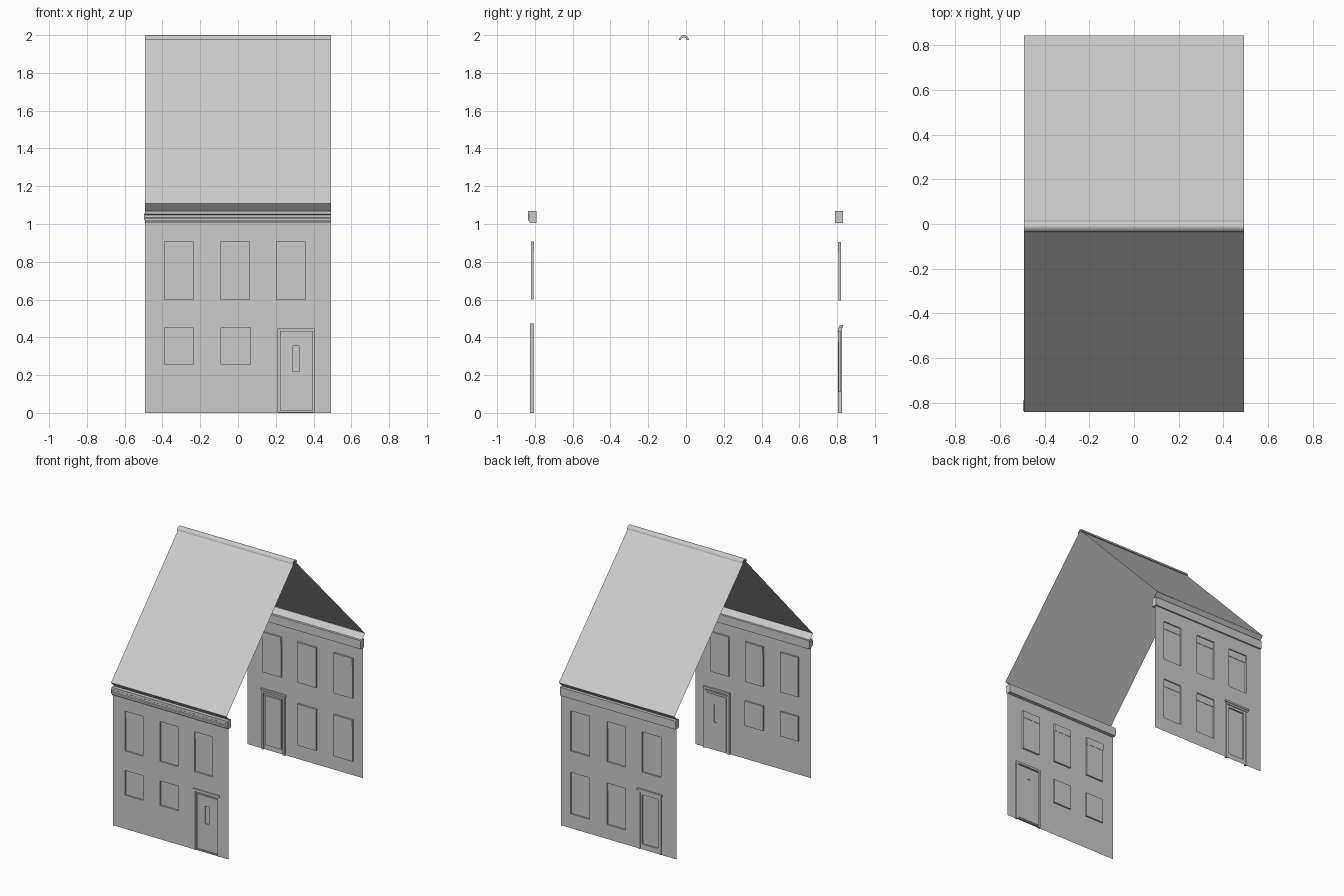
import bpy, bmesh
from math import pi, cos, sin
from mathutils import Vector

if "Cube" in bpy.data.objects:
    bpy.data.objects.remove(bpy.data.objects["Cube"], do_unlink=True)

grey = bpy.data.materials.new("light_grey")
grey.use_nodes = True
grey.diffuse_color = (0.6, 0.6, 0.6, 1)
grey.node_tree.nodes["Principled BSDF"].inputs["Base Color"].default_value = (0.6, 0.6, 0.6, 1)

HALF = 0.493    # half width of the house
WALL = 0.82     # distance of each facade from the centre
DEPTH = 0.012   # depth of the window recesses


def finish(name, bm):
    mesh = bpy.data.meshes.new(name)
    bm.to_mesh(mesh)
    bm.free()
    obj = bpy.data.objects.new(name, mesh)
    obj.data.materials.append(grey)
    bpy.context.scene.collection.objects.link(obj)
    return obj


def box(name, side, x0, x1, z0, z1, inner, outer):
    """Box on a facade; inner and outer are distances from the centre."""
    bm = bmesh.new()
    bmesh.ops.create_cube(bm, size=1)
    for v in bm.verts:
        v.co = ((x0 + x1) / 2 + v.co.x * (x1 - x0),
                side * ((inner + outer) / 2 + v.co.y * (outer - inner)),
                (z0 + z1) / 2 + v.co.z * (z1 - z0))
    bmesh.ops.recalc_face_normals(bm, faces=bm.faces)
    return finish(name, bm)


def sweep(name, profile, half=HALF, closed=False):
    """Run a (y, z) profile along the width of the house."""
    bm = bmesh.new()
    a, b = [[bm.verts.new((x, y, z)) for y, z in profile] for x in (-half, half)]
    n = len(profile)
    for i in range(n if closed else n - 1):
        j = (i + 1) % n
        bm.faces.new((a[i], b[i], b[j], a[j]))
    if closed:
        bm.faces.new(a)
        bm.faces.new(b[::-1])
        bmesh.ops.recalc_face_normals(bm, faces=bm.faces)
    return finish(name, bm)


def facade(name, side, openings):
    """Sheet wall with recessed openings, each (x0, x1, z0, z1)."""
    bm = bmesh.new()
    y = side * WALL
    corners = [(-HALF, 0), (HALF, 0), (HALF, 1.07), (-HALF, 1.07)]
    bm.faces.new([bm.verts.new((x, y, z)) for x, z in corners[::-side]])
    for x0, x1, z0, z1 in openings:
        cuts = [((x, 0, 0), (1, 0, 0)) for x in (x0, x1)]
        cuts += [((0, 0, z), (0, 0, 1)) for z in (z0, z1)]
        for point, normal in cuts:
            bmesh.ops.bisect_plane(bm, geom=bm.verts[:] + bm.edges[:] + bm.faces[:],
                                   plane_co=point, plane_no=normal)
    for x0, x1, z0, z1 in openings:
        hole = []
        for f in bm.faces:
            c = f.calc_center_median()
            if x0 < c.x < x1 and z0 < c.z < z1 and abs(c.y - y) < 1e-4:
                hole.append(f)
        new = bmesh.ops.extrude_face_region(bm, geom=hole)["geom"]
        moved = [g for g in new if isinstance(g, bmesh.types.BMVert)]
        bmesh.ops.translate(bm, verts=moved, vec=Vector((0, -side * DEPTH, 0)))
        old = [f for f in hole if f.is_valid]
        if old:
            bmesh.ops.delete(bm, geom=old, context="FACES")
    return finish(name, bm)


def sash(name, side, opening):
    """Raised upper sash within a window."""
    x0, x1, z0, z1 = opening
    pane = WALL - DEPTH
    box(name, side, x0, x1, z1 - 0.055, z1, pane - 0.002, pane + 0.003)


def door_frame(name, side, x0, x1, top, trim):
    """Two jambs and a lintel around a doorway."""
    box(name + "_jamb_a", side, x0, x0 + trim, 0, top - trim, WALL - 0.014, WALL + 0.005)
    box(name + "_jamb_b", side, x1 - trim, x1, 0, top - trim, WALL - 0.014, WALL + 0.005)
    box(name + "_lintel", side, x0, x1, top - trim, top, WALL - 0.014, WALL + 0.007)


# Front facade: three tall windows over two small ones and a door
front_upper = [(x, x + 0.152, 0.6, 0.907) for x in (-0.39, -0.09, 0.203)]
front_lower = [(x, x + 0.155, 0.26, 0.45) for x in (-0.39, -0.09)]
front_door = (0.21, 0.404, 0.004, 0.446)
facade("front_wall", -1, front_upper + front_lower + [front_door])
for i, w in enumerate(front_upper):
    sash(f"front_sash_{i}", -1, w)
door_frame("front_door", -1, 0.196, 0.418, 0.472, 0.016)
# Door leaf built as four rails around a narrow recessed light
lo, hi = WALL - 0.016, WALL - 0.004
box("front_door_left_stile", -1, 0.222, 0.29, 0.012, 0.433, lo, hi)
box("front_door_right_stile", -1, 0.323, 0.397, 0.012, 0.433, lo, hi)
box("front_door_lower_panel", -1, 0.29, 0.323, 0.012, 0.22, lo, hi)
box("front_door_upper_panel", -1, 0.29, 0.323, 0.355, 0.433, lo, hi)

# Back facade: five tall windows and a glazed door
columns = (0.25, -0.06, -0.36)
back_upper = [(x, x + 0.16, 0.595, 0.905) for x in columns]
back_lower = [(x, x + 0.16, 0.11, 0.43) for x in columns[:2]]
back_door = (-0.335, -0.2, 0.04, 0.42)
facade("back_wall", 1, back_upper + back_lower + [back_door])
for i, w in enumerate(back_upper + back_lower):
    sash(f"back_sash_{i}", 1, w)
door_frame("back_door", 1, -0.365, -0.17, 0.452, 0.014)
box("back_door_cap", 1, -0.375, -0.16, 0.452, 0.466, WALL - 0.008, WALL + 0.012)

# Cornices: moulded at the front, plain at the back
sweep("front_cornice", [(-0.792, 1.07), (-0.836, 1.07), (-0.836, 1.052), (-0.83, 1.048),
                        (-0.83, 1.034), (-0.836, 1.03), (-0.836, 1.02),
                        (-0.826, 1.005), (-0.792, 1.005)], closed=True)
box("front_cornice_end", -1, -0.497, -HALF, 1.02, 1.055, 0.792, 0.837)
box("back_cornice", 1, -HALF, HALF, 1.005, 1.07, 0.79, 0.832)

# Thin roof slopes with soffits folding back down to the cornices
RIDGE = -0.011
sweep("front_roof", [(-0.843, 1.108), (RIDGE, 1.99)])
sweep("back_roof", [(RIDGE, 1.99), (0.845, 1.108)])
for label, side in (("front", -1), ("back", 1)):
    sweep(label + "_soffit", [(side * 0.843, 1.108), (side * 0.808, 1.07)][::side])

# Half-round ridge cap
angles = [pi * i / 8 for i in range(9)]
arc = [(RIDGE + 0.026 * cos(a), 1.974 + 0.026 * sin(a)) for a in angles]
inner = [(RIDGE + 0.015 * cos(a), 1.974 + 0.015 * sin(a)) for a in reversed(angles)]
sweep("ridge_cap", arc + inner, closed=True)
